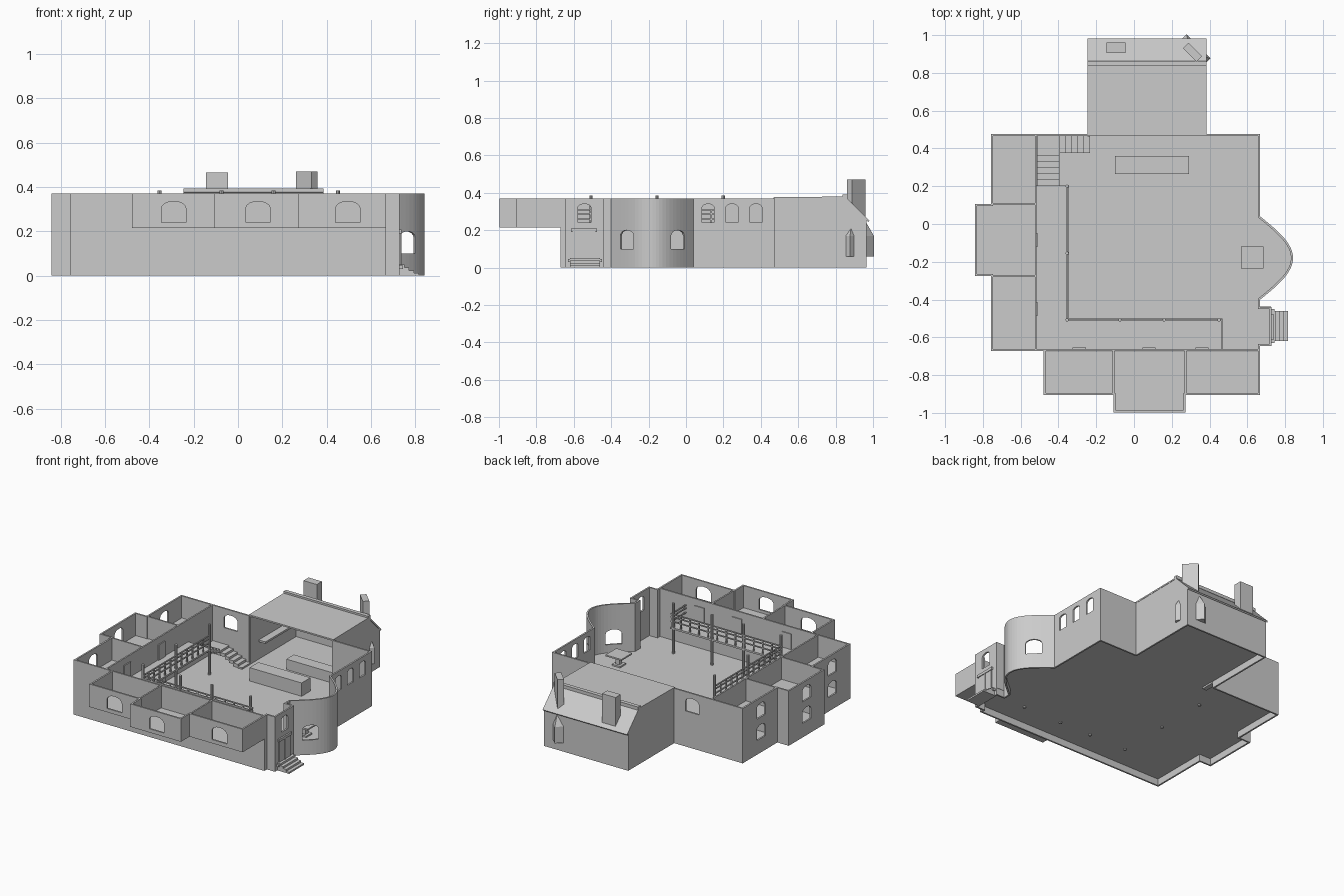
import bpy, bmesh, math
from mathutils import Matrix

if "Cube" in bpy.data.objects:
    bpy.data.objects.remove(bpy.data.objects["Cube"])

H, UP, FL, T = 0.37, 0.215, 0.045, 0.011   # wall top, upper storey, ground floor, wall thickness


def finish(name, bm):
    bmesh.ops.recalc_face_normals(bm, faces=bm.faces)
    me = bpy.data.meshes.new(name)
    bm.to_mesh(me)
    bm.free()
    ob = bpy.data.objects.new(name, me)
    bpy.context.collection.objects.link(ob)
    return ob


def boxes(name, *specs):
    bm = bmesh.new()
    for x0, x1, y0, y1, z0, z1 in specs:
        m = Matrix.Translation(((x0+x1)/2, (y0+y1)/2, (z0+z1)/2)) @ Matrix.Diagonal((x1-x0, y1-y0, z1-z0, 1))
        bmesh.ops.create_cube(bm, size=1, matrix=m)
    return finish(name, bm)


def prism(bm, pts, vec):
    f = bm.faces.new([bm.verts.new(p) for p in pts])
    new = bmesh.ops.extrude_face_region(bm, geom=[f])["geom"]
    bmesh.ops.translate(bm, vec=vec, verts=[v for v in new if isinstance(v, bmesh.types.BMVert)])


def wall(name, path, z0, z1, windows=()):
    """Ribbon wall along a path (outside on its right), thickened inwards, with arched openings."""
    bm = bmesh.new()
    lo = [bm.verts.new((x, y, z0)) for x, y in path]
    hi = [bm.verts.new((x, y, z1)) for x, y in path]
    for i in range(len(path) - 1):
        bm.faces.new((lo[i], lo[i+1], hi[i+1], hi[i]))
    me = bpy.data.meshes.new(name)
    bm.to_mesh(me)
    bm.free()
    ob = bpy.data.objects.new(name, me)
    bpy.context.collection.objects.link(ob)
    so = ob.modifiers.new("thickness", 'SOLIDIFY')
    so.thickness, so.offset, so.use_even_offset = T, -1, True
    # one joined cutter of arched prisms
    bm = bmesh.new()
    for cx, cy, ang, w, a, b in windows:
        rise = w * 0.28
        prof = [(-w/2, a), (w/2, a)] + [(w/2*math.cos(math.pi*k/8), b-rise+rise*math.sin(math.pi*k/8)) for k in range(9)]
        d, n = (-math.sin(ang), math.cos(ang)), (math.cos(ang), math.sin(ang))
        prism(bm, [(cx+d[0]*u-n[0]*.035, cy+d[1]*u-n[1]*.035, z) for u, z in prof], (n[0]*.07, n[1]*.07, 0))
    cut = finish("window_cutter", bm)
    cut.hide_render = True
    bo = ob.modifiers.new("windows", 'BOOLEAN')
    bo.operation, bo.solver, bo.object = 'DIFFERENCE', 'EXACT', cut
    deps = bpy.context.evaluated_depsgraph_get()
    new = bpy.data.meshes.new_from_object(ob.evaluated_get(deps))
    ob.modifiers.clear()
    ob.data = new
    bpy.data.objects.remove(cut)
    return ob


# main outer walls with left bump, entrance porch and rounded bay
bay = [(.668 + .174*math.cos(math.pi/2*t/12), -.18 + .22*t/12) for t in range(-12, 13)]
outline = [(-.245, .476), (-.757, .476), (-.757, .106), (-.842, .106), (-.842, -.275), (-.757, -.275),
           (-.757, -.672), (.668, -.672), (.668, -.645), (.728, -.645), (.728, -.44), (.668, -.44)] \
          + bay + [(.668, .476), (.383, .476)]
q = math.pi/2
wins = [(-.38, .476, q, .1, .24, .335), (.728, -.543, 0, .07, .24, .34)]
wins += [(.668, y, 0, .064, .24, .34) for y in (.118, .246, .374)]
wins += [(x, y, 0, .09, z, z+.095) for x, y in ((-.757, .28), (-.842, -.085), (-.757, -.48)) for z in (.24, .095)]
wins += [(.763, -.18 + s*.135, s*math.radians(45), .1, .1, .2) for s in (-1, 1)]
wall("outer_walls", outline, 0, H, wins)

# overhanging front rooms
wall("overhang_walls", [(-.478, -.672), (-.478, -.905), (-.108, -.905), (-.108, -.997), (.272, -.997),
                        (.272, -.905), (.668, -.905), (.668, -.672)], UP, H,
     [(-.29, -.905, -q, .11, .24, .335), (.09, -.997, -q, .11, .24, .335), (.495, -.905, -q, .11, .24, .335)])

# room partitions
boxes("partitions", (-.525, -.515, -.665, .468, FL, H), (-.75, -.522, .1, .11, FL, H), (-.75, -.522, -.28, -.27, FL, H),
      (-.113, -.103, -.9, -.672, UP, H), (.267, .277, -.9, -.672, UP, H))

# ground floor
bm = bmesh.new()
pts = outline + [(.383, .965), (-.245, .965)]
bm.faces.new([bm.verts.new((x*.995, y*.995, FL)) for x, y in pts])
finish("ground_floor", bm)

# upper floors and gallery
a, b = UP - .006, UP + .006
boxes("upper_floor", (-.75, -.345, -.665, .205, a, b), (-.75, -.52, .205, .47, a, b), (-.836, -.75, -.27, .1, a, b),
      (-.345, .468, -.665, -.5, a, b), (-.472, .662, -.9, -.675, UP, b), (-.102, .266, -.99, -.9, UP, b))

# gallery railing
rail = []
for z in (.255, .285, .305):
    rail += [(-.358, -.35, -.51, .205, z, z+.007), (-.358, .468, -.512, -.504, z, z+.007),
             (.46, .468, -.665, -.504, z, z+.007)]
for i in range(13):
    y = -.508 + i*.0585
    rail.append((-.358, -.35, y-.004, y+.004, UP, .31))
    x = -.354 + i*.068
    rail.append((x-.004, x+.004, -.512, -.504, UP, .31))
boxes("gallery_railing", *rail)

# tall timber posts
bm = bmesh.new()
for x, y in ((-.354, -.508), (-.075, -.508), (.16, -.508), (.45, -.508), (-.354, -.155), (-.354, .2)):
    bmesh.ops.create_cone(bm, cap_ends=True, segments=8, radius1=.009, radius2=.009, depth=.35,
                          matrix=Matrix.Translation((x, y, .21)))
finish("timber_posts", bm)

# inner staircase with landing
st = [(-.513, -.392, .365, .465, .115, .13)]
for i in range(5):
    z = .2 - i*.014
    st.append((-.513, -.395, .205+i*.032, .237+i*.032, z-.022, z))
    z = .116 - i*.015
    st.append((-.392+i*.032, -.36+i*.032, .375, .465, z-.022, z))
boxes("staircase", *st)

# inner room doors
doors = [(x-.035, x+.035, -.664, -.655, UP, .325) for x in (-.29, .08, .36)]
doors += [(-.518, -.508, y-.035, y+.035, z, z+.11) for y in (-.45, -.085) for z in (FL, UP)]
boxes("room_doors", *doors)

# entrance door, lintel and steps
boxes("entrance_door", (.726, .733, -.605, -.487, .05, .19), (.726, .738, -.615, -.477, .19, .208),
      (.733, .737, -.55, -.542, .05, .19))
boxes("entrance_steps", *[(.728+i*.022, .75+i*.022, -.62, -.46, 0, .05-i*.013) for i in range(4)],
      (.725, .745, -.63, -.45, .03, .045))

# bar counter, kitchen counter and shelf
boxes("bar_counter", (-.1, .29, .265, .36, FL, .135))
boxes("kitchen_counter", (-.01, .365, .53, .61, FL, .115))
boxes("kitchen_shelf", (-.23, -.18, .55, .85, .165, .178))

# bay table
boxes("bay_table", (.567, .685, -.235, -.12, .11, .12), (.612, .64, -.192, -.163, FL, .11),
      (.595, .657, -.209, -.146, FL, .055))

# rear wing gable and back walls
bm = bmesh.new()
for x in (-.245, .383-T):
    prism(bm, [(x, y, z) for y, z in ((.47, 0), (.966, 0), (.966, .255), (.85, H), (.47, H))], (T, 0, 0))
finish("wing_side_walls", bm)
boxes("wing_back_wall", (-.24, .378, .955, .966, 0, .262))

# rear wing roof and ridge
bm = bmesh.new()
prism(bm, [(-.246, y, z) for y, z in ((.468, .366), (.848, .37), (.975, .243), (.981, .25), (.852, .38), (.468, .376))],
      (.631, 0, 0))
finish("wing_roof", bm)
boxes("roof_ridge", (-.246, .385, .838, .864, .37, .392))

# straight chimney
boxes("straight_chimney", (-.145, -.045, .905, .96, .25, .466))

# corner fireplace tapering into a diagonal chimney
bm = bmesh.new()
rings = []
for z, l, w, off in ((.06, .18, .055, .008), (.17, .18, .055, .008), (.25, .1, .04, 0), (.47, .1, .04, 0)):
    m = Matrix.Translation((.31+off*1.5, .909+off*1.5, z)) @ Matrix.Rotation(-math.pi/4, 4, 'Z')
    rings.append([bm.verts.new((m @ Matrix.Translation((sx*l/2, sy*w/2, 0))).translation)
                  for sx, sy in ((-1, -1), (1, -1), (1, 1), (-1, 1))])
for r, s in zip(rings, rings[1:]):
    for i in range(4):
        bm.faces.new((r[i], r[(i+1) % 4], s[(i+1) % 4], s[i]))
bm.faces.new(rings[0])
bm.faces.new(rings[-1])
finish("corner_chimney", bm)
